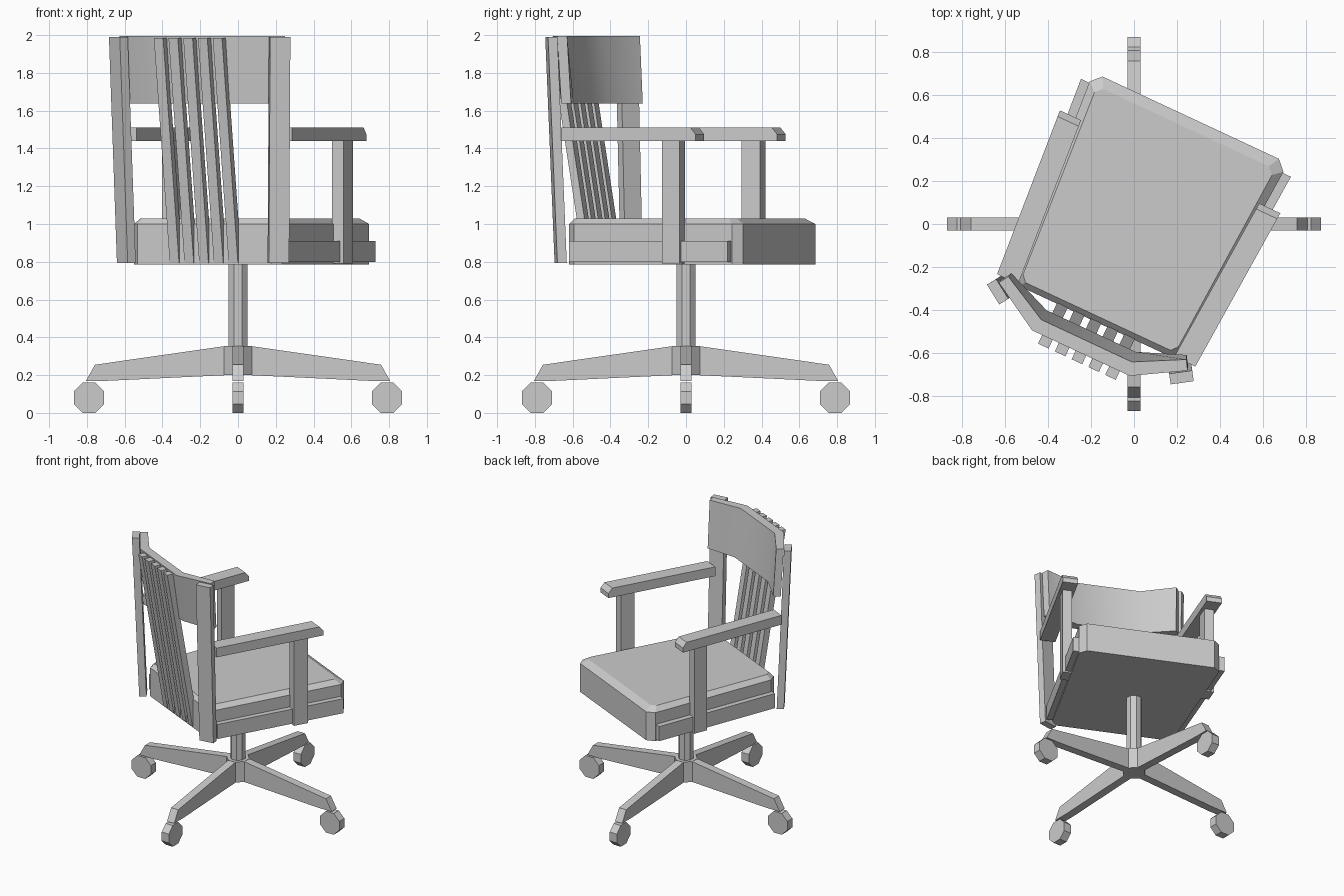
import bpy, bmesh, math
from mathutils import Matrix, Vector

if "Cube" in bpy.data.objects:
    bpy.data.objects.remove(bpy.data.objects["Cube"])

# The upper chair is swivelled on its base
SWIVEL = Matrix.Rotation(math.radians(-25), 4, 'Z') @ Matrix.Translation((0.03, 0, 0))
IDENT = Matrix.Identity(4)


def loft(name, rings, mat=IDENT):
    """Solid through rings of equal point count, capped at both ends."""
    bm = bmesh.new()
    vr = [[bm.verts.new(mat @ Vector(p)) for p in r] for r in rings]
    n = len(vr[0])
    for a, b in zip(vr, vr[1:]):
        for i in range(n):
            j = (i + 1) % n
            bm.faces.new((a[i], a[j], b[j], b[i]))
    bm.faces.new(vr[0][::-1])
    bm.faces.new(vr[-1])
    bmesh.ops.recalc_face_normals(bm, faces=bm.faces)
    me = bpy.data.meshes.new(name)
    bm.to_mesh(me)
    bm.free()
    ob = bpy.data.objects.new(name, me)
    bpy.context.collection.objects.link(ob)
    return ob


def at(pts, z):
    return [(x, y, z) for x, y in pts]


def circle(r, n=8):
    return [(r * math.cos((i + .5) * math.tau / n), r * math.sin((i + .5) * math.tau / n))
            for i in range(n)]


def mirrored(half):
    return half + [(-x, y) for x, y in reversed(half)]


# Star base: hub, column, four legs with octagonal wheels
hub = [(.075, .03), (.03, .075), (-.03, .075), (-.075, .03),
       (-.075, -.03), (-.03, -.075), (.03, -.075), (.075, -.03)]
loft("hub", [at(hub, .2), at(hub, .355)])
loft("column", [at(circle(.054), .3), at(circle(.054), .8)])
leg = [(.06, .355), (.757, .255), (.805, .17), (.69, .17), (.06, .2)]
wheel = [(.789 + x, .0805 + z) for x, z in circle(.0868)]
for k in range(4):
    turn = Matrix.Rotation(k * math.pi / 2, 4, 'Z')
    for name, prof in (("base_leg", leg), ("wheel", wheel)):
        loft(name, [[(x, y, z) for x, z in prof] for y in (-.03, .03)], turn)

# Seat with bevelled top edge
seat = mirrored([(.452, .559), (.497, .513), (.432, -.44), (.39, -.487)])
top = mirrored([(.425, .508), (.455, .478), (.398, -.43), (.372, -.46)])
loft("seat", [at(seat, .785), at(seat, 1.0), at(top, 1.03)], SWIVEL)

for s, side in ((1, "right"), (-1, "left")):
    # Seat rail following the tapered side
    rail = [(s * x, y) for x, y in [(.538, .507), (.47, -.45), (.41, -.45), (.478, .507)]]
    loft(side + "_rail", [at(rail, .8), at(rail, .91)], SWIVEL)

    # Armrest with chamfered front tip
    prof = [(-.48, 1.44), (.333, 1.44), (.333, 1.475), (.303, 1.51), (-.48, 1.51)]
    loft(side + "_armrest", [[(s * (off + .07 * (y + .48)), y, z) for y, z in prof]
                             for off in (.4, .508)], SWIVEL)

    # Arm post
    post = [(s * (.5 + dx + .07 * dy), .174 + dy) for dx, dy in
            [(-.033, -.053), (.033, -.053), (.033, .053), (-.033, .053)]]
    loft(side + "_arm_post", [at(post, .79), at(post, 1.45)], SWIVEL)

    # Back post, turned towards the sitter and leaning outward
    a = math.radians(33)
    w, n = Vector((math.cos(a), math.sin(a))), Vector((math.sin(a), -math.cos(a)))
    rings = []
    for z, c in ((.793, Vector((.444, -.511))), (1.99, Vector((.471, -.553)))):
        pts = [c + w * i * .054 + n * j * .025 for i, j in ((-1, -1), (1, -1), (1, 1), (-1, 1))]
        rings.append([(s * p.x, p.y, z) for p in pts])
    loft(side + "_back_post", rings, SWIVEL)

# Curved head panel
panel = mirrored([(.456, -.468), (.481, -.51), (.248, -.65)])[:3]
panel = [(.456, -.468), (.484, -.512), (.25, -.648), (-.25, -.648),
         (-.484, -.512), (-.456, -.468), (-.232, -.585), (.232, -.585)]
low = [(x * .985, y + (.05 if abs(x) < .3 else .02)) for x, y in panel]
head = loft("head_panel", [at(low, 1.638), at(panel, 1.995)], SWIVEL)
bpy.context.view_layer.objects.active = head
head.select_set(True)
bpy.ops.object.shade_smooth_by_angle(angle=math.radians(40))

# Back slats, sloping from the seat up to the head panel
for i in range(5):
    x = (i - 2) * .086
    slat = [[(x + dx, v + dv, z) for dx, dv in ((-.027, 0), (.027, 0), (.027, .045), (-.027, .045))]
            for v, z in ((-.492, .793), (-.692, 1.985))]
    loft("back_slat", slat, SWIVEL)
